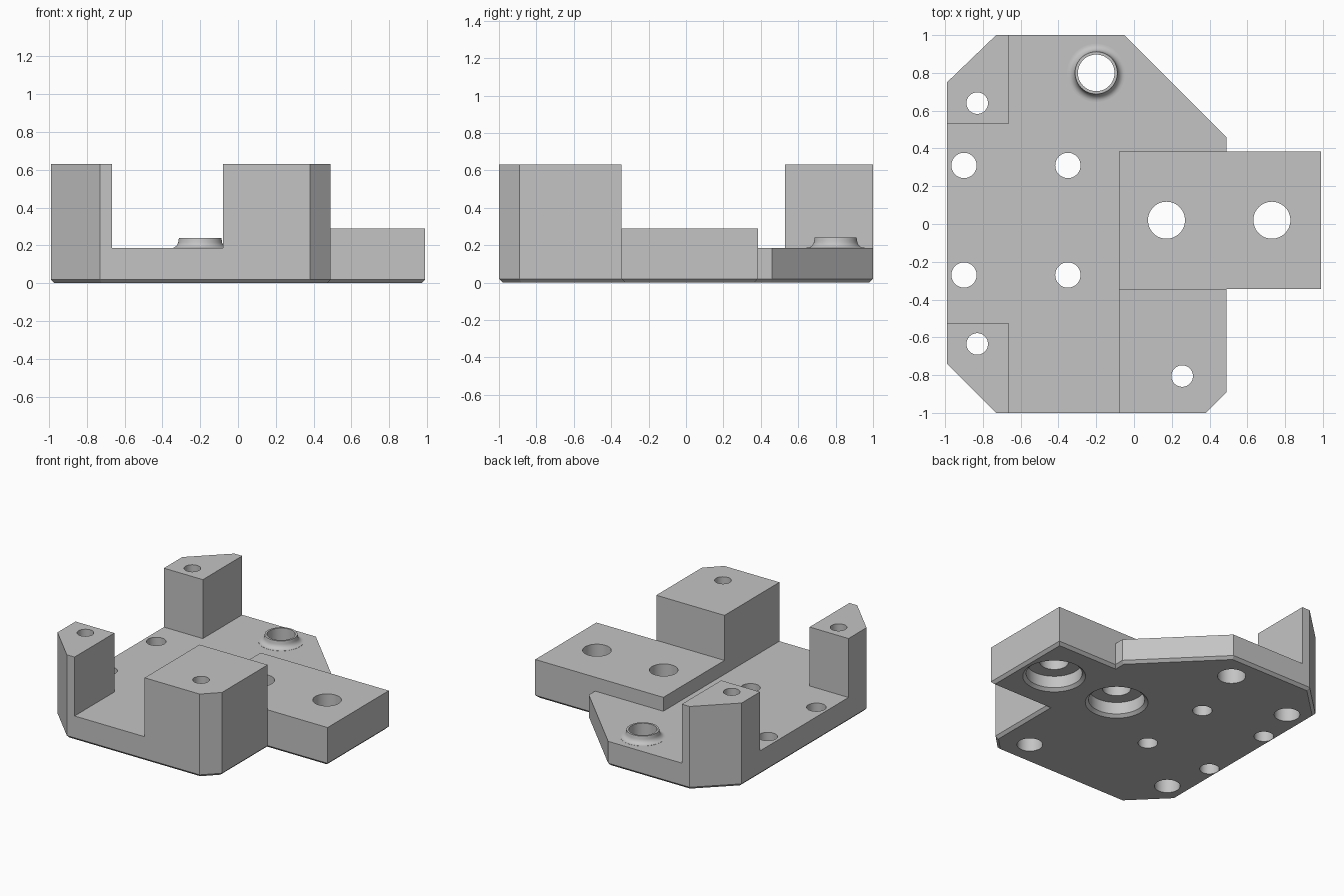
import bpy, bmesh, math
from mathutils import Vector

cube = bpy.data.objects.get("Cube")
if cube:
    bpy.data.objects.remove(cube, do_unlink=True)

FLOOR, ARM_TOP, POST_TOP, CHAMFER = 0.185, 0.29, 0.63, 0.02

grey = bpy.data.materials.new("light_grey")
grey.use_nodes = True
colour = (0.55, 0.55, 0.55, 1)
grey.diffuse_color = colour
grey.node_tree.nodes["Principled BSDF"].inputs["Base Color"].default_value = colour


def make_object(name, bm):
    bmesh.ops.recalc_face_normals(bm, faces=bm.faces)
    mesh = bpy.data.meshes.new(name)
    bm.to_mesh(mesh)
    bm.free()
    mesh.materials.append(grey)
    obj = bpy.data.objects.new(name, mesh)
    bpy.context.collection.objects.link(obj)
    return obj


def inset(points, d):
    """Offset a counter-clockwise outline inwards with mitred corners."""
    pts = [Vector(p) for p in points]
    result = []
    for i, p in enumerate(pts):
        a = (p - pts[i - 1]).normalized()
        b = (pts[(i + 1) % len(pts)] - p).normalized()
        na, nb = Vector((-a.y, a.x)), Vector((-b.y, b.x))
        result.append(p + (na + nb) * d / (1 + na.dot(nb)))
    return result


def loft(name, rings):
    """Closed solid through a stack of equal-length rings."""
    bm = bmesh.new()
    loops = [[bm.verts.new(p) for p in ring] for ring in rings]
    n = len(loops[0])
    for low, high in zip(loops, loops[1:]):
        for i in range(n):
            j = (i + 1) % n
            bm.faces.new((low[i], low[j], high[j], high[i]))
    bm.faces.new(loops[0][::-1])
    bm.faces.new(loops[-1])
    return make_object(name, bm)


def prism(name, outline, z0, z1):
    return loft(name, [[(x, y, z) for x, y in outline] for z in (z0, z1)])


def revolve(name, x, y, profile, n=48):
    angles = [math.tau * i / n for i in range(n)]
    return loft(name, [[(x + r * math.cos(a), y + r * math.sin(a), z)
                        for a in angles] for r, z in profile])


def combine(body, tool, operation):
    mod = body.modifiers.new(tool.name, "BOOLEAN")
    mod.operation, mod.object, mod.solver = operation, tool, "EXACT"
    tool.hide_render = True
    bpy.context.view_layer.objects.active = body
    bpy.ops.object.modifier_apply(modifier=mod.name)
    bpy.data.objects.remove(tool, do_unlink=True)


# Base plate with the arm footprint and a chamfered lower edge
outline = [(-0.99, -0.74), (-0.73, -1), (0.38, -1), (0.49, -0.89),
           (0.49, -0.345), (0.99, -0.345), (0.99, 0.385), (0.49, 0.385),
           (0.49, 0.46), (-0.05, 1), (-0.73, 1), (-0.99, 0.75)]
body = loft("mounting_bracket", [
    [(x, y, 0) for x, y in inset(outline, CHAMFER)],
    [(x, y, CHAMFER) for x, y in outline],
    [(x, y, FLOOR) for x, y in outline]])

# Raised arm and three posts
sunk = FLOOR - 0.08
arm = [(-0.08, -0.345), (0.99, -0.345), (0.99, 0.385), (-0.08, 0.385)]
front_post = [(-0.08, -1), (0.38, -1), (0.49, -0.89), (0.49, -0.345), (-0.08, -0.345)]
left_post = [(-0.99, -0.74), (-0.73, -1), (-0.665, -1), (-0.665, -0.525), (-0.99, -0.525)]
back_post = [(-0.99, 0.53), (-0.665, 0.53), (-0.665, 1), (-0.73, 1), (-0.99, 0.75)]
for name, shape, top in (("arm", arm, ARM_TOP), ("front_post", front_post, POST_TOP),
                         ("side_post", left_post, POST_TOP), ("back_post", back_post, POST_TOP)):
    combine(body, prism(name, shape, sunk, top), "UNION")

# Filleted boss around the back hole
boss = [(0.155, sunk), (0.155, FLOOR + 0.001)]
for i in range(1, 7):
    a = math.radians(90 * i / 6)
    boss.append((0.155 - 0.04 * math.sin(a), FLOOR + 0.04 * (1 - math.cos(a))))
boss += [(0.112, 0.24)]
combine(body, revolve("boss", -0.2, 0.8, boss), "UNION")

# Holes: plain, stepped through the posts, and counterbored through the arm
LOW, HIGH = -0.1, 0.8
holes = [(-0.2, 0.8, [(0.097, LOW), (0.097, HIGH)])]
for x in (-0.9, -0.35):
    for y in (-0.27, 0.31):
        holes.append((x, y, [(0.067, LOW), (0.067, HIGH)]))
for x, y in ((-0.83, 0.64), (-0.83, -0.635), (0.255, -0.805)):
    holes.append((x, y, [(0.088, LOW), (0.088, 0.4), (0.057, 0.4), (0.057, HIGH)]))
for x in (0.172, 0.73):
    holes.append((x, 0.02, [(0.215, LOW), (0.215, 0), (0.192, CHAMFER), (0.192, 0.11),
                            (0.098, 0.11), (0.098, HIGH)]))
for x, y, profile in holes:
    combine(body, revolve("hole_cutter", x, y, profile), "DIFFERENCE")

# Smooth round walls, sharp machined edges
bpy.ops.object.select_all(action="DESELECT")
body.select_set(True)
bpy.context.view_layer.objects.active = body
bpy.ops.object.shade_smooth_by_angle(angle=math.radians(25))
